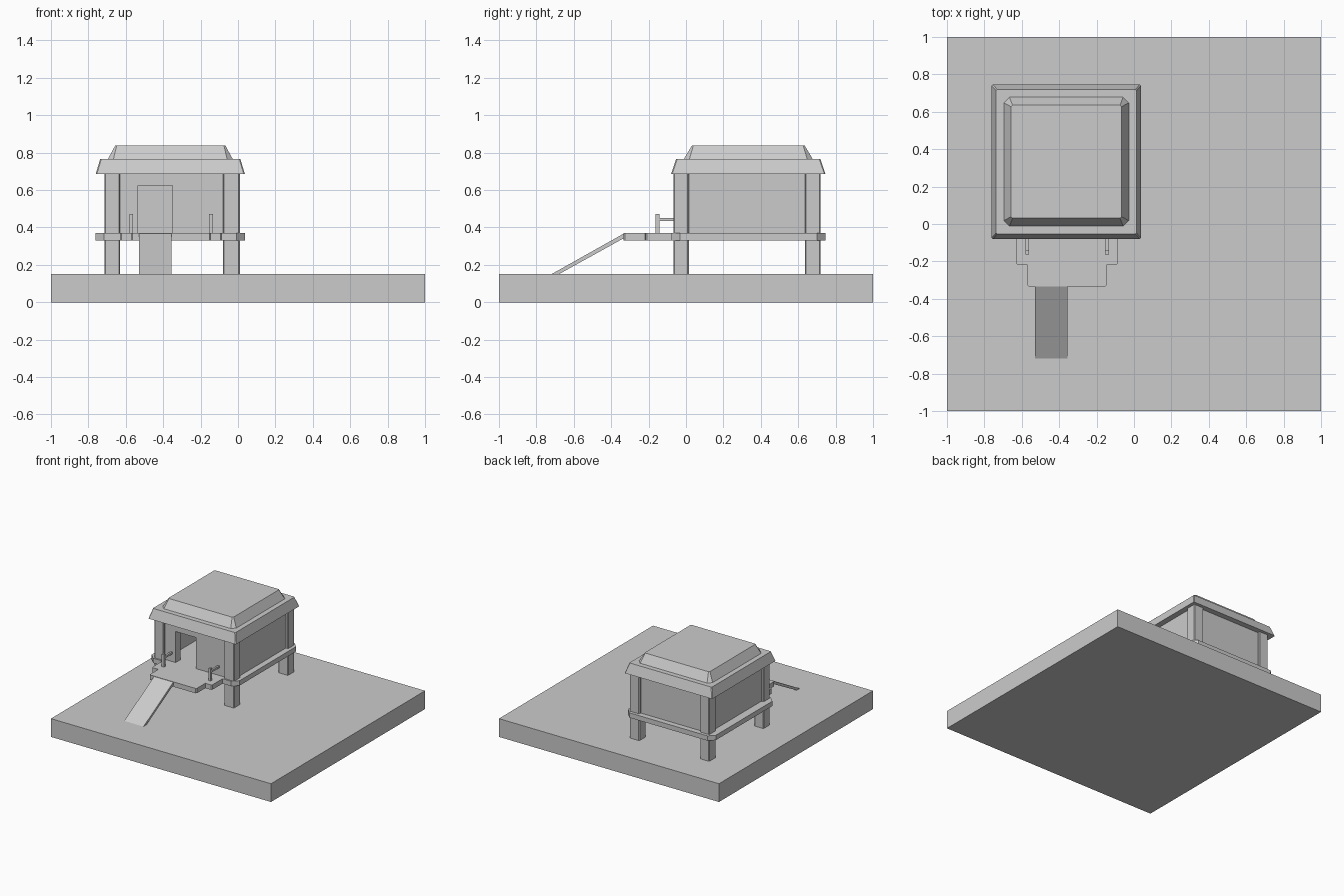
import bpy, bmesh
from mathutils import Vector

if "Cube" in bpy.data.objects:
    bpy.data.objects.remove(bpy.data.objects["Cube"])

CX, CY = -0.362, 0.333   # hut centre


def make(name, verts, faces):
    me = bpy.data.meshes.new(name)
    bm = bmesh.new()
    vs = [bm.verts.new(v) for v in verts]
    for f in faces:
        bm.faces.new([vs[i] for i in f])
    bmesh.ops.recalc_face_normals(bm, faces=bm.faces[:])
    bm.to_mesh(me)
    bm.free()
    ob = bpy.data.objects.new(name, me)
    bpy.context.collection.objects.link(ob)
    return ob


def loft(name, lower, upper):
    """Solid between two matching 3D outlines."""
    n = len(lower)
    sides = [(i, (i + 1) % n, n + (i + 1) % n, n + i) for i in range(n)]
    return make(name, lower + upper, sides + [tuple(range(n)), tuple(range(n, 2 * n))])


def octagon(x0, x1, y0, y1, c, z):
    """Rectangle outline with cut corners."""
    return [(x0 + c, y0, z), (x1 - c, y0, z), (x1, y0 + c, z), (x1, y1 - c, z),
            (x1 - c, y1, z), (x0 + c, y1, z), (x0, y1 - c, z), (x0, y0 + c, z)]


def slab(name, x0, x1, y0, y1, z0, z1, c):
    return loft(name, octagon(x0, x1, y0, y1, c, z0), octagon(x0, x1, y0, y1, c, z1))


def box(name, x0, x1, y0, y1, z0, z1):
    def rect(z):
        return [(x0, y0, z), (x1, y0, z), (x1, y1, z), (x0, y1, z)]
    return loft(name, rect(z0), rect(z1))


def tier(name, hx0, hy0, c0, z0, hx1, hy1, c1, z1):
    """Tapered roof tier centred on the hut."""
    return loft(name, octagon(CX - hx0, CX + hx0, CY - hy0, CY + hy0, c0, z0),
                octagon(CX - hx1, CX + hx1, CY - hy1, CY + hy1, c1, z1))


# ground block
box("base", -1, 1, -1, 1, 0, 0.15)

# stilts running from the ground to the eaves
for sx, xs in (("left", (-0.715, -0.63)), ("right", (-0.08, 0.01))):
    for sy, ys in (("front", (-0.067, 0.015)), ("back", (0.635, 0.72))):
        slab(f"post_{sy}_{sx}", *xs, *ys, 0.15, 0.69, 0.006)

# floor platform with cut corners
slab("platform", -0.762, 0.038, -0.078, 0.745, 0.33, 0.37, 0.045)

# walls, set back slightly from the posts
T = 0.06
WX0, WX1, WY0, WY1 = -0.695, -0.01, -0.045, 0.70
box("wall_left", WX0, WX0 + T, 0.0, 0.65, 0.37, 0.69)
box("wall_right", WX1 - T, WX1, 0.0, 0.65, 0.37, 0.69)
box("wall_back", -0.64, -0.07, WY1 - T, WY1, 0.37, 0.69)
box("wall_front_left", -0.64, -0.535, WY0, WY0 + T, 0.37, 0.69)
box("wall_front_right", -0.35, -0.07, WY0, WY0 + T, 0.37, 0.69)
box("door_lintel", -0.535, -0.35, WY0, WY0 + T, 0.625, 0.69)

# two-tier roof
tier("roof_lower", 0.399, 0.413, 0.006, 0.685, 0.375, 0.386, 0.006, 0.765)
tier("roof_upper", 0.334, 0.345, 0.03, 0.765, 0.295, 0.302, 0.008, 0.837)

# stepped porch deck
slab("deck_rear", -0.632, -0.086, -0.217, -0.07, 0.33, 0.37, 0.008)
slab("deck_front", -0.573, -0.145, -0.333, -0.21, 0.33, 0.37, 0.008)

# sloping ramp
ramp = [(-0.328, 0.37), (-0.72, 0.15), (-0.68, 0.15), (-0.328, 0.345)]
loft("ramp", [(-0.53, y, z) for y, z in ramp], [(-0.355, y, z) for y, z in ramp])

# porch hand rails
for side, x in (("left", -0.571), ("right", -0.145)):
    box(f"rail_post_{side}", x - 0.01, x + 0.01, -0.162, -0.142, 0.37, 0.472)
    box(f"rail_bar_{side}", x - 0.008, x + 0.008, -0.145, -0.04, 0.434, 0.45)
